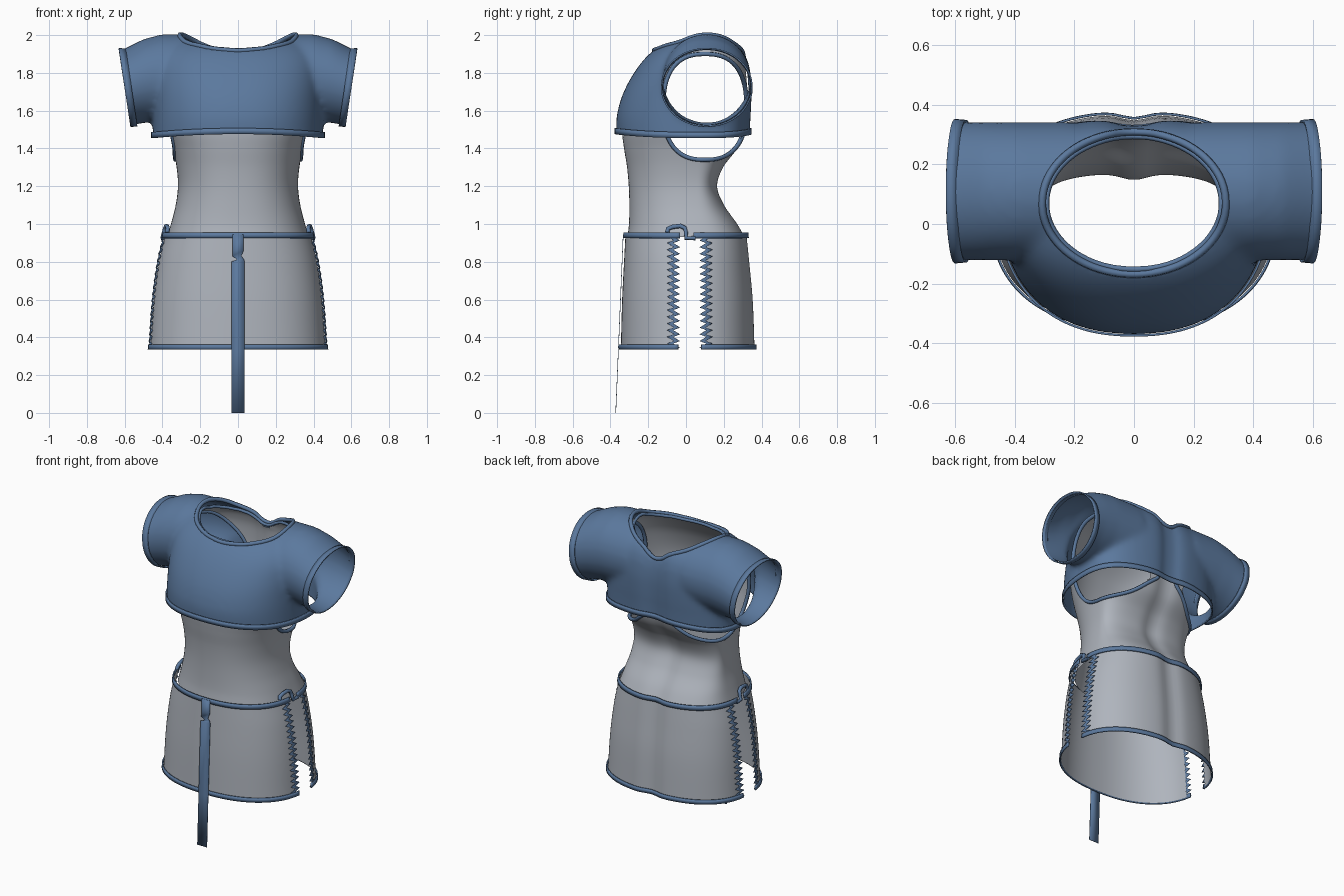
import bpy, bmesh, math
from mathutils import Vector

if "Cube" in bpy.data.objects:
    bpy.data.objects.remove(bpy.data.objects["Cube"], do_unlink=True)


def material(name, rgb):
    m = bpy.data.materials.new(name)
    m.use_nodes = True
    m.diffuse_color = (*rgb, 1)
    m.node_tree.nodes["Principled BSDF"].inputs["Base Color"].default_value = (*rgb, 1)
    return m


BLUE = material("denim blue cloth", (0.105, 0.19, 0.34))
GREY = material("light grey cloth", (0.43, 0.46, 0.51))


# ---------- helpers ----------
def finish(name, bm, mat, thick=0.0):
    bmesh.ops.recalc_face_normals(bm, faces=bm.faces[:])
    me = bpy.data.meshes.new(name)
    bm.to_mesh(me)
    bm.free()
    me.materials.clear()
    me.materials.append(mat)
    ob = bpy.data.objects.new(name, me)
    bpy.context.collection.objects.link(ob)
    if thick:
        s = ob.modifiers.new("thickness", 'SOLIDIFY')
        s.thickness, s.offset = thick, 0
    bpy.ops.object.select_all(action='DESELECT')
    ob.select_set(True)
    bpy.context.view_layer.objects.active = ob
    bpy.ops.object.shade_smooth_by_angle(angle=math.radians(40))
    return ob


def add_grid(bm, rows, closed=False, cap=False):
    vs = [[bm.verts.new(p) for p in r] for r in rows]
    n = len(rows[0])
    for a, b in zip(vs, vs[1:]):
        for i in range(n if closed else n - 1):
            j = (i + 1) % n
            bm.faces.new((a[i], a[j], b[j], b[i]))
    if cap:
        bm.faces.new(vs[0])
        bm.faces.new(vs[-1])


def ribbon(name, low, high, closed=False, mat=BLUE, thick=0.008):
    bm = bmesh.new()
    add_grid(bm, [low, high], closed)
    return finish(name, bm, mat, thick)


def tube(name, pts, radius, closed=False):
    cu = bpy.data.curves.new(name, 'CURVE')
    cu.dimensions = '3D'
    cu.bevel_depth, cu.bevel_resolution, cu.use_fill_caps = radius, 1, True
    sp = cu.splines.new('POLY')
    sp.points.add(len(pts) - 1)
    for q, p in zip(sp.points, pts):
        q.co = (*p, 1)
    sp.use_cyclic_u = closed
    cu.materials.append(BLUE)
    ob = bpy.data.objects.new(name, cu)
    bpy.context.collection.objects.link(ob)


class Shell:
    """Body-shaped surface: rows of height, half width, front y, back y."""

    def __init__(self, rows, yc, nf=2.3, nb=2.7, dip=0.03):
        self.rows, self.yc, self.nf, self.nb, self.dip = rows, yc, nf, nb, dip

    def at(self, z):
        r = self.rows
        z = min(max(z, r[0][0]), r[-1][0])
        i = next(k for k in range(len(r) - 1) if z <= r[k + 1][0])
        h = r[i + 1][0] - r[i][0]
        t = (z - r[i][0]) / h

        def slope(k, c):
            a, b = max(k - 1, 0), min(k + 1, len(r) - 1)
            return (r[b][c] - r[a][c]) / (r[b][0] - r[a][0]) * h
        return [(1 + 2*t) * (1 - t)**2 * r[i][c] + t * (1 - t)**2 * slope(i, c)
                + t*t * (3 - 2*t) * r[i + 1][c] + t*t * (t - 1) * slope(i + 1, c) for c in (1, 2, 3)]

    def side(self, y, z):
        hx, yf, yb = self.at(z)
        b, n = (self.yc - yf, self.nf) if y < self.yc else (yb - self.yc, self.nb)
        return hx * max(0, 1 - abs((y - self.yc) / b) ** n) ** (1 / n)

    def point(self, z, a, out=0.0):
        hx, yf, yb = self.at(z)
        s, c = math.sin(a), math.cos(a)
        b, n = (self.yc - yf, self.nf) if s < 0 else (yb - self.yc, self.nb)
        x = math.copysign((hx + out) * abs(c) ** (2 / n), c)
        y = self.yc + math.copysign((b + out) * abs(s) ** (2 / n), s)
        if s > 0:
            y -= self.dip * math.exp(-(x / 0.06) ** 2)
        return Vector((x, y, z))

    def arc(self, z, front, gap, out=0.0, n=60):
        """Row across the front or back, stopping 'gap' away from the side line."""
        hx, yf, yb = self.at(z)
        b, e = (self.yc - yf, self.nf) if front else (yb - self.yc, self.nb)
        a0 = math.asin((gap / b) ** (e / 2))
        lo = a0 + (math.pi if front else 0)
        return [self.point(z, lo + (math.pi - 2 * a0) * i / n, out) for i in range(n + 1)]

    def loop(self, z, out=0.0, n=96):
        return [self.point(z, math.tau * (i + .5) / n, out) for i in range(n)]


def levels(a, b, n):
    return [a + (b - a) * i / n for i in range(n + 1)]


def border(bm, test):
    return [v for v in bm.verts if v.is_boundary and test(v.co)]


def ordered(verts, center, ax, ay):
    """Border points sorted round a centre and evened out."""
    pts = [v.co.copy() for v in verts]
    pts.sort(key=lambda p: math.atan2((p - center)[ay], (p - center)[ax]))
    n = len(pts)
    return [sum((pts[(i + k) % n] for k in range(-3, 4)), Vector()) / 7 for i in range(0, n, 2)]


# ---------- neck opening ----------
NECK = Vector((0, 0.07, 1.95))


def cut_neck(bm, rx, ry):
    def rad(p):
        return math.hypot(p.x / rx, (p.y - NECK.y) / ry)
    bmesh.ops.delete(bm, geom=[f for f in bm.faces if f.calc_center_median().z > 1.8
                               and rad(f.calc_center_median()) < 1], context='FACES')
    edge = border(bm, lambda p: p.z > 1.8 and rad(p) < 1.15)
    for v in edge:
        r = rad(v.co)
        v.co.x /= r
        v.co.y = NECK.y + (v.co.y - NECK.y) / r
    return ordered(edge, NECK, 0, 1)


# ---------- cropped top with sleeves ----------
crop = Shell([(1.40, .45, -.365, .34), (1.55, .45, -.368, .345), (1.65, .45, -.348, .35),
              (1.75, .45, -.305, .35), (1.85, .44, -.24, .335), (1.92, .40, -.17, .30),
              (1.97, .33, -.08, .24), (2.0, .25, .02, .17)], 0.08)
bm = bmesh.new()
add_grid(bm, [crop.loop(z) for z in levels(1.40, 2.0, 30)], True, True)
SLEEVE = [(.2, 1.775, .23), (.4, 1.775, .23), (.5, 1.757, .222), (.6, 1.722, .207), (.72, 1.68, .2)]
for s in (1, -1):
    add_grid(bm, [[(s * x, .11 + .232 * math.cos(a), cz + r * math.sin(a))
                   for a in levels(0, math.tau * 47 / 48, 47)] for x, cz, r in SLEEVE], True, True)
ob = finish("crop_top_form", bm, BLUE)
rm = ob.modifiers.new("merge", 'REMESH')
rm.mode, rm.voxel_size = 'VOXEL', 0.016
sm = ob.modifiers.new("soften", 'SMOOTH')
sm.factor, sm.iterations = 0.5, 10
deps = bpy.context.evaluated_depsgraph_get()
merged = bpy.data.meshes.new_from_object(ob.evaluated_get(deps))
bpy.data.objects.remove(ob, do_unlink=True)
bm = bmesh.new()
bm.from_mesh(merged)
for co, no in (((0, 0, 1.46), (0, 0, -1)), ((.555, 0, 1.5), (1, 0, -.15)), ((-.555, 0, 1.5), (-1, 0, -.15))):
    bmesh.ops.bisect_plane(bm, geom=bm.verts[:] + bm.edges[:] + bm.faces[:],
                           plane_co=co, plane_no=no, clear_outer=True)
for v in bm.verts:
    if v.co.z < 1.6 and abs(v.co.x) < .45:
        v.co.z += .022 * (1 - (v.co.x / .45) ** 2) * (1.6 - v.co.z) / .14
neck_line = cut_neck(bm, .31, .24)
hem = ordered(border(bm, lambda p: p.z < 1.52 and abs(p.x) < .5), Vector((0, .05, 1.47)), 0, 1)
cuffs = {}
for s, side in ((1, "left"), (-1, "right")):
    cuffs[side] = ordered(border(bm, lambda p: p.x * s > .52), Vector((s * .58, .11, 1.72)), 1, 2)
finish("crop_top", bm, BLUE)
tube("neck_trim", neck_line, .013, True)


def swell(p, c, k):
    return c + (p - c) * k


c = Vector((0, .03, 0))
rim = [Vector((p.x * 1.015, c.y + (p.y - c.y) * 1.02, p.z)) for p in hem]
ribbon("crop_hem_trim", [p - Vector((0, 0, .006)) for p in rim], [p + Vector((0, 0, .026)) for p in rim], True)
for side, pts in cuffs.items():
    s = 1 if side == "left" else -1
    c = Vector((s * .58, .11, 1.72))
    ribbon(side + "_cuff_trim", [swell(p, c, 1.045) + Vector((s * .012, 0, 0)) for p in pts],
           [swell(p, c, 1.03) - Vector((s * .025, 0, 0)) for p in pts], True)

# ---------- sleeveless undershirt ----------
tank = Shell([(.93, .375, -.31, .315), (1.0, .355, -.302, .275), (1.1, .33, -.30, .205),
              (1.2, .318, -.303, .168), (1.3, .325, -.312, .20), (1.4, .345, -.328, .275),
              (1.48, .37, -.338, .305), (1.6, .40, -.335, .325), (1.75, .41, -.28, .325),
              (1.85, .40, -.215, .31), (1.92, .36, -.145, .27), (1.985, .27, 0, .15)], 0.05, dip=.02)
ARM = (.10, 1.62, .22, .28)


def arm_rad(p):
    return (abs((p.y - ARM[0]) / ARM[2]) ** 2.5 + abs((p.z - ARM[1]) / ARM[3]) ** 2.5) ** .4


bm = bmesh.new()
add_grid(bm, [tank.loop(z, n=144) for z in levels(.93, 1.985, 80)], True)
bmesh.ops.delete(bm, geom=[f for f in bm.faces if abs(f.calc_center_median().x) > .15
                           and arm_rad(f.calc_center_median()) < 1], context='FACES')
for v in border(bm, lambda p: abs(p.x) > .12 and 1.2 < p.z < 1.93):
    r = arm_rad(v.co)
    y, z = ARM[0] + (v.co.y - ARM[0]) / r, ARM[1] + (v.co.z - ARM[1]) / r
    v.co = (math.copysign(tank.side(y, z), v.co.x), y, z)
collar = cut_neck(bm, .295, .225)
finish("undershirt", bm, GREY)
tube("undershirt_collar", collar, .01, True)
for s, side in ((1, "left"), (-1, "right")):
    pts = []
    for a in levels(0, math.tau * 63 / 64, 63):
        d = Vector((0, ARM[0] + math.cos(a) * ARM[2], ARM[1] + math.sin(a) * ARM[3]))
        r = arm_rad(d)
        y, z = ARM[0] + (d.y - ARM[0]) / r, ARM[1] + (d.z - ARM[1]) / r
        pts.append((s * tank.side(y, z), y, z))
    tube(side + "_armhole_trim", pts, .012, True)

# ---------- split skirt ----------
skirt = Shell([(.335, .47, -.345, .368), (.6, .452, -.338, .358), (.8, .425, -.328, .34),
               (.95, .39, -.32, .325)], 0.02, 2.3, 2.4, .02)
for front, part in ((True, "front"), (False, "back")):
    bm = bmesh.new()
    add_grid(bm, [skirt.arc(z, front, .085) for z in levels(.34, .945, 20)])
    finish(part + "_skirt_panel", bm, GREY)
    ribbon(part + "_skirt_hem", skirt.arc(.335, front, .06, .007), skirt.arc(.363, front, .06, .007))
    ribbon(part + "_waistband", skirt.arc(.925, front, .05 if front else .02, .007),
           skirt.arc(.955, front, .05 if front else .02, .007))
    # saw-tooth edging down each side slit
    d = -1 if front else 1
    for s, side in ((1, "left"), (-1, "right")):
        inner, outer = [], []
        for k in range(17):
            for dz, gap in ((0, .052), (.022, .088)):
                z = .345 + k * .0355 + dz
                for row, g in ((outer, gap), (inner, gap + .032)):
                    y = skirt.yc + d * g
                    row.append((s * (skirt.side(y, z) + .006), y, z))
        ribbon(f"{part}_{side}_slit_edging", inner, outer, thick=.005)

# ---------- side ties and hanging sash ----------
TIE = [(-.10, .955), (-.095, .975), (-.07, .985), (-.03, .99), (-.005, .978), (0, .955), (0, .925), (.05, .925)]
for s, side in ((1, "left"), (-1, "right")):
    tube(side + "_waist_tie", [(s * (skirt.side(y, z) - max(0, z - .95) * .3 + .003), y, z) for y, z in TIE], .012)

SASH = [(0, -.035, .035), (.33, -.035, .035), (.80, -.035, .035), (.812, -.005, .032),
        (.83, -.03, .018), (.86, -.03, .03), (.945, -.03, .03)]
ribbon("front_sash", [(a, .042 * z - .372, z) for z, a, b in SASH],
       [(b, .042 * z - .372, z) for z, a, b in SASH], thick=.003)
